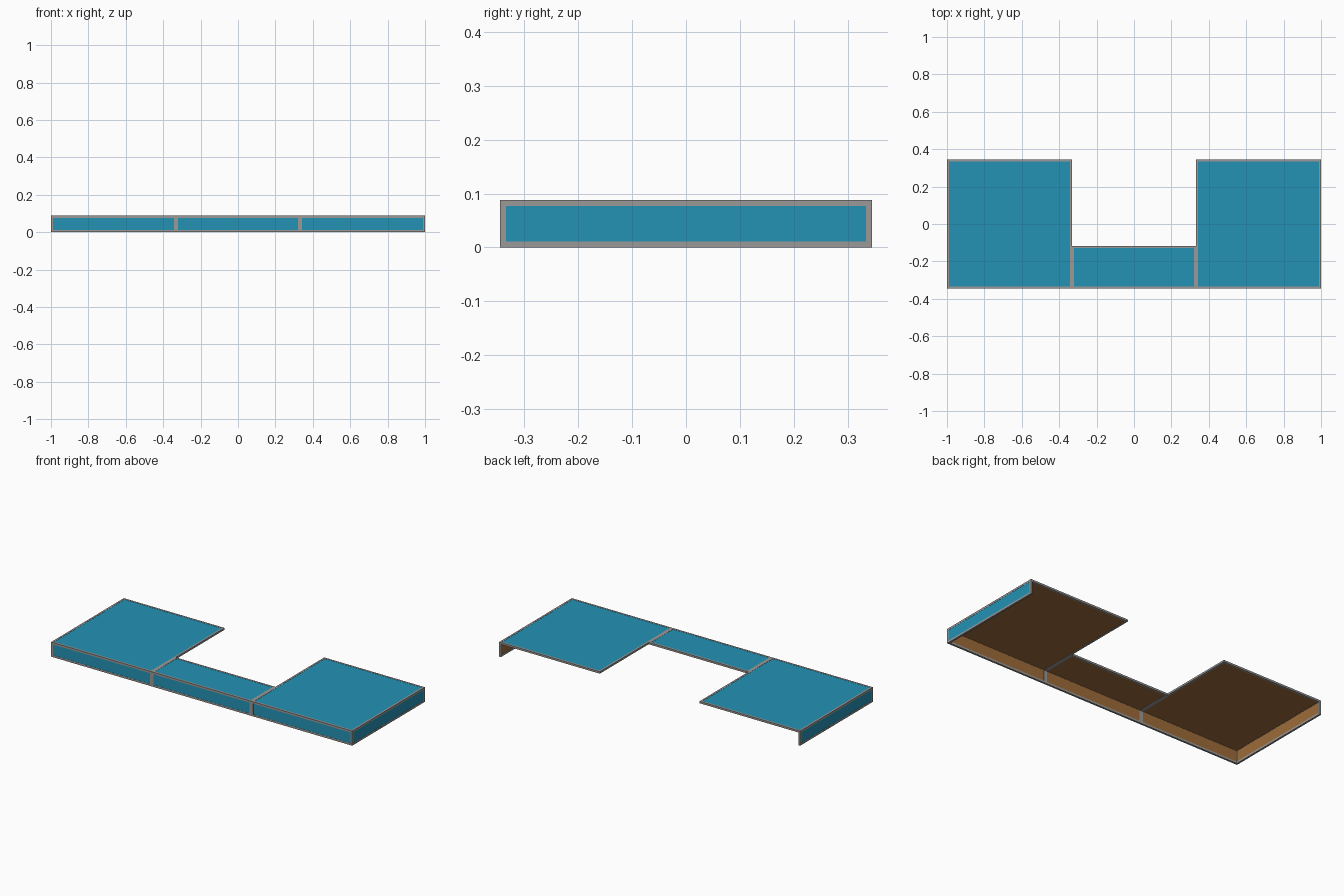
import bpy, bmesh
from mathutils import Vector

if "Cube" in bpy.data.objects:
    bpy.data.objects.remove(bpy.data.objects["Cube"])

def mat(name, c):
    m = bpy.data.materials.new(name)
    m.diffuse_color = (*c, 1)
    m.use_nodes = True
    m.node_tree.nodes["Principled BSDF"].inputs["Base Color"].default_value = m.diffuse_color
    return m

TEAL = mat("teal", (0.017, 0.29, 0.46))
GREY = mat("warm grey", (0.33, 0.32, 0.31))
WOOD = mat("orange brown", (0.34, 0.15, 0.042))

B = 0.0115            # bar width
H = 0.088             # total height
Y = 0.345             # half depth
X = 0.331             # module joint
R = 0.001             # panel recess

def add_box(bm, lo, hi):
    v = bmesh.ops.create_cube(bm, size=1)["verts"]
    lo, hi = Vector(lo), Vector(hi)
    for p in v:
        p.co = Vector([(lo[i] + hi[i]) / 2 + p.co[i] * (hi[i] - lo[i]) for i in range(3)])

def finish(name, bm, mats):
    me = bpy.data.meshes.new(name)
    bm.to_mesh(me)
    bm.free()
    for m in mats:
        me.materials.append(m)
    bpy.context.collection.objects.link(bpy.data.objects.new(name, me))

def frame(name, boxes):
    bm = bmesh.new()
    for lo, hi in boxes:
        add_box(bm, lo, hi)
    finish(name, bm, [GREY])

def panel(name, lo, hi, outward):
    # thin plate: teal outside, orange brown inside
    bm = bmesh.new()
    add_box(bm, lo, hi)
    bm.normal_update()
    for f in bm.faces:
        f.material_index = 0 if f.normal.dot(Vector(outward)) > 0.5 else 1
    finish(name, bm, [TEAL, WOOD])

modules = [("left", -1, -X, Y), ("middle", -X, X, -0.118), ("right", X, 1, Y)]
T = H - B
for n, x0, x1, y1 in modules:
    # top frame and panel
    frame(n + "_top_frame", [
        ((x0, -Y, T), (x0 + B, y1, H)), ((x1 - B, -Y, T), (x1, y1, H)),
        ((x0 + B, -Y, T), (x1 - B, -Y + B, H)), ((x0 + B, y1 - B, T), (x1 - B, y1, H))])
    panel(n + "_top_panel", (x0 + B, -Y + B, T + R), (x1 - B, y1 - B, H - R), (0, 0, 1))
    # front skirt
    frame(n + "_front_frame", [
        ((x0, -Y, 0), (x0 + B, -Y + B, T)), ((x1 - B, -Y, 0), (x1, -Y + B, T)),
        ((x0 + B, -Y, 0), (x1 - B, -Y + B, B))])
    panel(n + "_front_panel", (x0 + B, -Y + R, B), (x1 - B, -Y + B - R, T), (0, -1, 0))

# side skirts
for n, s in (("left", -1), ("right", 1)):
    a, b = sorted((s, s * (1 - B)))
    frame(n + "_side_frame", [
        ((a, -Y + B, 0), (b, Y - B, B)), ((a, Y - B, 0), (b, Y, T))])
    panel(n + "_side_panel", (a + R, -Y + B, B), (b - R, Y - B, T), (s, 0, 0))
